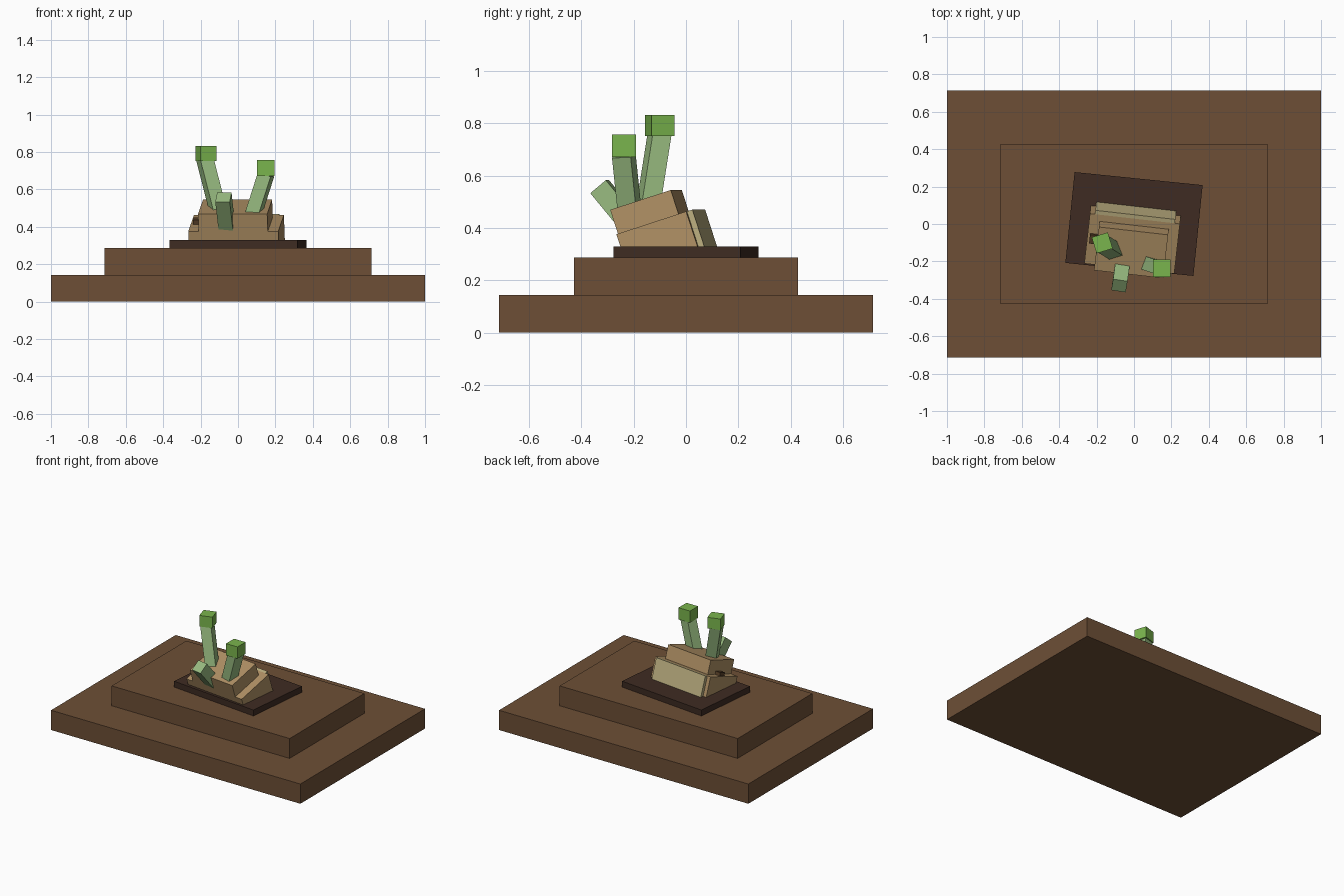
import bpy
from math import radians
from mathutils import Matrix, Vector

cube = bpy.data.objects.get("Cube")
if cube:
    bpy.data.objects.remove(cube, do_unlink=True)


def material(name, rgb):
    """Flat colour from 0-255 sRGB values."""
    lin = [((c / 255 + 0.055) / 1.055) ** 2.4 for c in rgb] + [1]
    mat = bpy.data.materials.new(name)
    mat.use_nodes = True
    mat.diffuse_color = lin
    bsdf = next(n for n in mat.node_tree.nodes if n.type == 'BSDF_PRINCIPLED')
    bsdf.inputs["Base Color"].default_value = lin
    bsdf.inputs["Roughness"].default_value = 0.9
    return mat


earth = material("earth brown", (109, 79, 54))
dark_soil = material("dark soil", (62, 43, 34))
tan = material("tan", (176, 145, 101))
khaki = material("khaki", (188, 175, 128))
bark = material("dark bark", (88, 64, 40))
pale_green = material("pale green", (152, 187, 128))
bright_green = material("bright green", (122, 181, 77))


def box(name, size, mat, matrix):
    """Box of the given size placed by a matrix."""
    bpy.ops.mesh.primitive_cube_add(size=1)
    obj = bpy.context.object
    obj.name = name
    obj.data.transform(matrix @ Matrix.Diagonal((*size, 1)))
    obj.data.materials.append(mat)
    return obj


def placed(x, y, z, yaw=0):
    return Matrix.Translation((x, y, z)) @ Matrix.Rotation(radians(yaw), 4, 'Z')


def stalk(name, start, end, width, yaw):
    """Square stem running between two points."""
    start, end = Vector(start), Vector(end)
    axis = end - start
    tilt = Vector((0, 0, 1)).rotation_difference(axis).to_matrix().to_4x4()
    matrix = Matrix.Translation((start + end) / 2) @ tilt @ Matrix.Rotation(radians(yaw), 4, 'Z')
    return box(name, (width, width, axis.length), pale_green, matrix)


# Stepped base and slightly turned soil plate
box("base_step", (2, 1.428, 0.143), earth, placed(0, 0, 0.0715))
box("upper_step", (1.428, 0.856, 0.144), earth, placed(0, 0, 0.215))
box("soil_plate", (0.688, 0.488, 0.043), dark_soil, placed(0, 0, 0.3085, -5.8))

# Tilted block: local origin is the middle of its upper back edge
tilted = placed(0.005, 0.028, 0.463, -6.5) @ Matrix.Rotation(radians(18), 4, 'X')


def local(x, y, z):
    return tilted @ Matrix.Translation((x, y, z))


box("lower_block", (0.484, 0.282, 0.155), tan, local(0, -0.141, -0.0775))
box("upper_block", (0.372, 0.245, 0.098), tan, local(0, -0.1595, 0.049))
box("back_panel", (0.43, 0.022, 0.155), khaki, local(0, 0.011, -0.0775))
box("side_knob", (0.04, 0.05, 0.03), bark, local(-0.209, -0.135, 0.008))

# Stems with bud cubes, and one bare stub leaning forward
stalk("right_stem", (-0.1, -0.148, 0.46), (-0.178, -0.1, 0.765), 0.074, 17)
box("right_bud", (0.09, 0.09, 0.08), bright_green, placed(-0.17, -0.101, 0.792, 17))
stalk("left_stem", (0.07, -0.212, 0.43), (0.15, -0.238, 0.68), 0.074, -15)
box("left_bud", (0.092, 0.092, 0.085), bright_green, placed(0.148, -0.237, 0.714))
stalk("front_stub", (-0.06, -0.2, 0.4), (-0.078, -0.33, 0.558), 0.078, -9)
